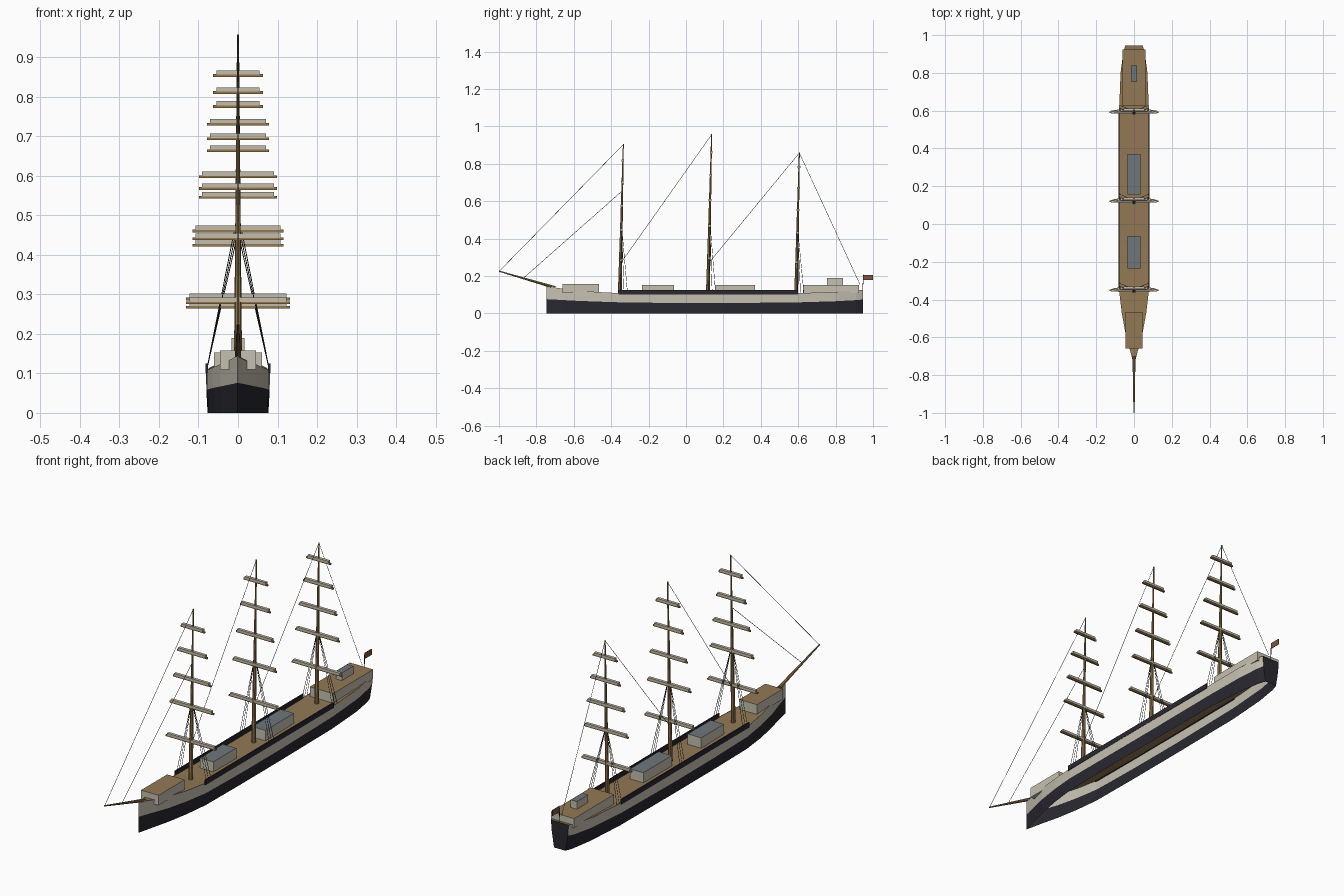
import bpy
import bmesh
from mathutils import Vector

if "Cube" in bpy.data.objects:
    bpy.data.objects.remove(bpy.data.objects["Cube"], do_unlink=True)


def material(name, r, g, b):
    m = bpy.data.materials.new(name)
    m.use_nodes = True
    m.diffuse_color = (r, g, b, 1)
    m.node_tree.nodes["Principled BSDF"].inputs["Base Color"].default_value = (r, g, b, 1)
    return m


BLACK = material("hull black", 0.021, 0.021, 0.029)
CREAM = material("cream paint", 0.56, 0.53, 0.44)
DECK = material("deck planking", 0.29, 0.19, 0.09)
SLATE = material("roof grey", 0.16, 0.18, 0.20)
SPAR = material("spar wood", 0.30, 0.19, 0.07)
SAIL = material("furled canvas", 0.56, 0.51, 0.42)
ROPE = material("rigging", 0.03, 0.028, 0.025)
FLAG = material("flag", 0.22, 0.09, 0.05)


def make_object(name, bm, *mats):
    mesh = bpy.data.meshes.new(name)
    bm.to_mesh(mesh)
    bm.free()
    for m in mats:
        mesh.materials.append(m)
    obj = bpy.data.objects.new(name, mesh)
    bpy.context.collection.objects.link(obj)
    return obj


def box(name, lo, hi, side, top=None):
    """Box between two corners, with an optional colour for the top face."""
    bm = bmesh.new()
    bmesh.ops.create_cube(bm, size=1)
    lo, hi = Vector(lo), Vector(hi)
    for v in bm.verts:
        v.co = (lo + hi) / 2 + v.co * (hi - lo)
    bm.normal_update()
    if top:
        for f in bm.faces:
            f.material_index = int(f.normal.z > 0.5)
    return make_object(name, bm, side, *([top] if top else []))


def rod(name, a, b, r1, r2, mat, sides=8):
    """Tapered round spar or rope between two points."""
    a, b = Vector(a), Vector(b)
    bm = bmesh.new()
    bmesh.ops.create_cone(bm, cap_ends=True, segments=sides, radius1=r1, radius2=r2,
                          depth=(b - a).length)
    turn = (b - a).to_track_quat("Z", "Y")
    for v in bm.verts:
        v.co = (a + b) / 2 + turn @ v.co
    return make_object(name, bm, mat)


def rope(name, a, b):
    return rod(name, a, b, 0.0011, 0.0011, ROPE, 4)


# Hull stations: y, half width at sheer, half width at keel, waterline z, sheer z
STATIONS = [
    (-0.745, 0.001, 0.001, 0.076, 0.145),
    (-0.65, 0.026, 0.022, 0.071, 0.131),
    (-0.58, 0.045, 0.040, 0.067, 0.123),
    (-0.47, 0.065, 0.060, 0.063, 0.114),
    (-0.35, 0.079, 0.074, 0.059, 0.108),
    (-0.10, 0.081, 0.077, 0.056, 0.104),
    (0.20, 0.081, 0.077, 0.055, 0.104),
    (0.60, 0.079, 0.074, 0.059, 0.108),
    (0.80, 0.071, 0.060, 0.065, 0.115),
    (0.91, 0.057, 0.042, 0.071, 0.122),
    (0.945, 0.046, 0.030, 0.074, 0.126),
]

# Hull sides, open underneath, closed by a black transom
bm = bmesh.new()
ends = []
for side in (-1, 1):
    rows = []
    for y, top, keel, water, sheer in STATIONS:
        mid = keel + (top - keel) * 0.75
        rows.append([bm.verts.new((side * w, y, z))
                     for w, z in ((keel, 0), (mid, water), (top, sheer))])
    for p, q in zip(rows, rows[1:]):
        for k in (0, 1):
            quad = [p[k], q[k], q[k + 1], p[k + 1]]
            bm.faces.new(quad if side > 0 else quad[::-1]).material_index = k
    ends.append(rows[-1])
for k in (0, 1):
    bm.faces.new([ends[0][k], ends[0][k + 1], ends[1][k + 1], ends[1][k]])
bmesh.ops.remove_doubles(bm, verts=bm.verts, dist=0.0025)
make_object("hull", bm, BLACK, CREAM)

# Main deck following the sheer
bm = bmesh.new()
rows = [[bm.verts.new((s * top, y, sheer - 0.002)) for s in (-1, 1)]
        for y, top, keel, water, sheer in STATIONS]
for p, q in zip(rows, rows[1:]):
    bm.faces.new([p[0], p[1], q[1], q[0]])
make_object("main_deck", bm, DECK)

# Bulwarks amidships
for side, label in ((-1, "right"), (1, "left")):
    x = side * 0.079
    box(label + "_bulwark", (x - 0.003, -0.36, 0.101), (x + 0.003, 0.6, 0.125), BLACK)

# Deckhouses
box("forecastle", (-0.046, -0.66, 0.11), (0.046, -0.465, 0.158), CREAM, DECK)
box("fore_house", (-0.035, -0.235, 0.1), (0.035, -0.063, 0.151), CREAM, SLATE)
box("main_house", (-0.035, 0.155, 0.1), (0.035, 0.37, 0.151), CREAM, SLATE)
box("poop", (-0.061, 0.625, 0.108), (0.061, 0.925, 0.153), CREAM, DECK)
box("chart_house", (-0.016, 0.755, 0.152), (0.016, 0.84, 0.189), CREAM, SLATE)

# Masts: name, foot y, head y, head z, height of the lowest yard, yard spacing scale
MASTS = [("fore", -0.354, -0.335, 0.905, (0.278, 0.440, 0.567, 0.693, 0.810)),
         ("main", 0.117, 0.137, 0.958, (0.288, 0.460, 0.597, 0.730, 0.853)),
         ("mizzen", 0.589, 0.606, 0.860, (0.267, 0.424, 0.545, 0.663, 0.775))]
YARD_HALF_LENGTHS = (0.131, 0.115, 0.099, 0.079, 0.063)
FOOT_Z = 0.1

for name, foot, head, height, yards in MASTS:
    rod(name + "_mast", (0, foot, FOOT_Z), (0, head, height), 0.0105, 0.0025, SPAR)

    def mast_y(z):
        return foot + (head - foot) * (z - FOOT_Z) / (height - FOOT_Z)

    # Yards with the sails furled on top
    for i, (z, half) in enumerate(zip(yards, YARD_HALF_LENGTHS)):
        y = mast_y(z)
        tag = f"{name}_{i + 1}"
        box("yard_" + tag, (-half, y - 0.004, z - 0.003), (half, y + 0.004, z + 0.004), SPAR)
        furl = half - 0.008
        box("furled_sail_" + tag, (-furl, y - 0.007, z + 0.003), (furl, y + 0.007, z + 0.014), SAIL)

    # Shrouds from the rail to the lower masthead
    top_z = height * 0.53
    for side in (-1, 1):
        for k in range(3):
            rope(f"{name}_shroud", (side * 0.079, foot + 0.005 + 0.018 * k, 0.11),
                 (0, mast_y(top_z), top_z))

# Bowsprit and stays
rod("bowsprit", (0, -0.70, 0.138), (0, -1.0, 0.226), 0.008, 0.003, SPAR)
STAYS = [("outer_jib_stay", -0.998, 0.226, -0.335, 0.903),
         ("inner_jib_stay", -0.87, 0.188, -0.341, 0.655),
         ("main_stay", -0.348, 0.27, 0.137, 0.956),
         ("mizzen_stay", 0.122, 0.27, 0.606, 0.858),
         ("back_stay", 0.606, 0.858, 0.93, 0.155)]
for name, y1, z1, y2, z2 in STAYS:
    rope(name, (0, y1, z1), (0, y2, z2))

# Flag at the stern
rod("flag_staff", (0, 0.945, 0.12), (0, 0.948, 0.207), 0.0015, 0.0015, ROPE, 6)
box("stern_flag", (-0.001, 0.948, 0.178), (0.001, 1.0, 0.206), FLAG)
